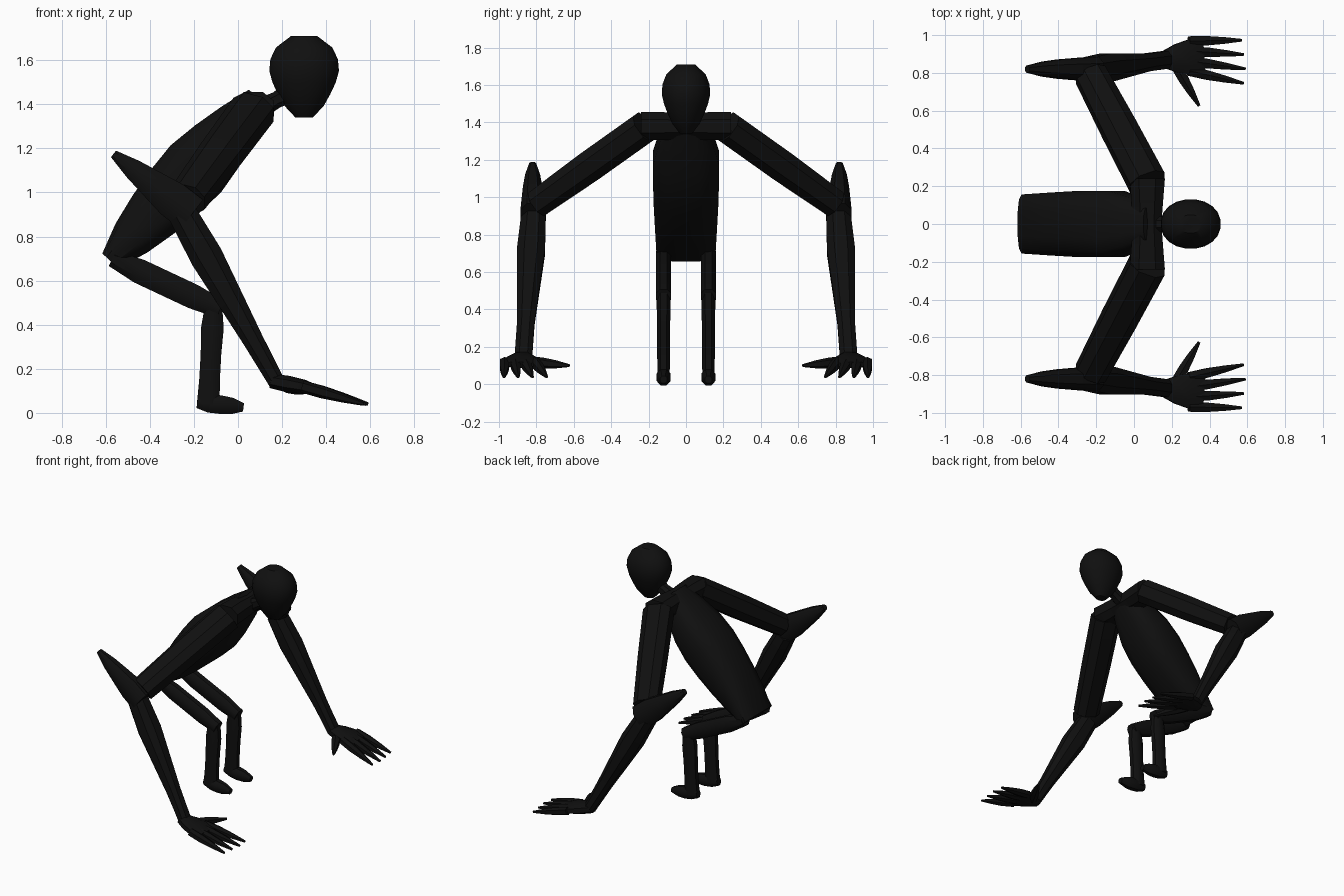
import bpy, bmesh, math
from mathutils import Vector

default_cube = bpy.data.objects.get("Cube")
if default_cube:
    bpy.data.objects.remove(default_cube, do_unlink=True)

black = (.005, .005, .005, 1)
skin = bpy.data.materials.new("matte_black")
skin.use_nodes = True
skin.diffuse_color = black
skin.node_tree.nodes["Principled BSDF"].inputs["Base Color"].default_value = black

ACROSS = Vector((0, 1, 0))
FORWARD = Vector((1, 0, 0))


def sample(values, t):
    """Read a list of evenly spaced values at t between zero and one."""
    position = t * (len(values) - 1)
    index = min(int(position), len(values) - 2)
    return values[index] + (values[index + 1] - values[index]) * (position - index)


def rounded(value, power):
    return math.copysign(abs(value) ** power, value)


def limb(name, start, end, depths, widths=None, wide=ACROSS, sides=8, power=.85):
    """Tapered tube from start to end; widths are measured along the wide axis."""
    start, end = Vector(start), Vector(end)
    axis = (end - start).normalized()
    wide_axis = (wide - axis * wide.dot(axis)).normalized()
    deep_axis = axis.cross(wide_axis)
    angles = [math.tau * (i + .5) / sides for i in range(sides)]
    bm = bmesh.new()
    loops = []
    for step, depth in enumerate(depths):
        t = step / (len(depths) - 1)
        width = sample(widths or depths, t)
        centre = start.lerp(end, t)
        loops.append([bm.verts.new(centre
                                   + wide_axis * width * rounded(math.cos(angle), power)
                                   + deep_axis * depth * rounded(math.sin(angle), power))
                      for angle in angles])
    for lower, upper in zip(loops, loops[1:]):
        for i in range(sides):
            j = (i + 1) % sides
            bm.faces.new((lower[i], lower[j], upper[j], upper[i]))
    bm.faces.new(loops[0])
    bm.faces.new(loops[-1])
    bmesh.ops.recalc_face_normals(bm, faces=bm.faces)
    mesh = bpy.data.meshes.new(name)
    bm.to_mesh(mesh)
    bm.free()
    mesh.materials.append(skin)
    part = bpy.data.objects.new(name, mesh)
    bpy.context.collection.objects.link(part)
    bpy.ops.object.select_all(action="DESELECT")
    part.select_set(True)
    bpy.context.view_layer.objects.active = part
    bpy.ops.object.shade_smooth_by_angle(angle=math.radians(40))


# Leaning torso with a shoulder bar across its top
limb("torso", (-.58, 0, .69), (.1, 0, 1.42),
     depths=[.05, .1, .13, .15, .16, .14, .11, .07],
     widths=[.16, .17, .18, .18, .1], sides=12, power=.65)
limb("shoulders", (.07, -.24, 1.38), (.07, .24, 1.38),
     depths=[.08, .08, .07, .08, .08], widths=[.1, .08, .1], wide=FORWARD)

# Neck and egg-shaped head
limb("neck", (.1, 0, 1.38), (.25, 0, 1.46), depths=[.05, .04, .05])
head_depths = [.04, .09, .12, .145, .16, .155, .13, .06]
limb("head", (.3, 0, 1.34), (.3, 0, 1.71), depths=head_depths,
     widths=[depth * .82 for depth in head_depths], sides=20, power=.95)

# Arms and legs, built once per side
for side, label in ((1, "left_"), (-1, "right_")):

    def side_limb(part, start, end, depths, **options):
        """Limb on the current side of the body."""
        (x, y, z), (end_x, end_y, end_z) = start, end
        limb(label + part, (x, y * side, z), (end_x, end_y * side, end_z),
             depths, **options)

    # Arm with a pointed elbow
    side_limb("upper_arm", (.07, .22, 1.375), (-.23, .79, .97),
              depths=[.09, .09, .08], widths=[.105, .1, .09], wide=FORWARD)
    side_limb("elbow_spike", (-.21, .82, .9), (-.565, .82, 1.175),
              depths=[.09, .09, .07, .05, .02], widths=[.07, .06, .05, .02])
    side_limb("forearm", (-.25, .815, .9), (.175, .87, .14),
              depths=[.07, .08, .065, .05, .04], widths=[.07, .08, .065, .05, .05])

    # Hand with four fanned fingers and a thumb
    side_limb("palm", (.15, .87, .145), (.37, .89, .105),
              depths=[.035, .04, .035, .015], widths=[.045, .08, .1, .09])
    for i, finger in enumerate(("index", "middle", "ring", "little")):
        reach = .59 - .01 * abs(i - 1)
        side_limb(finger + "_finger", (.29, .81 + .053 * i, .12),
                  (reach, .745 + .076 * i, .04),
                  depths=[.028, .028, .02, .008], sides=6)
    side_limb("thumb", (.22, .84, .12), (.345, .625, .1),
              depths=[.03, .03, .022, .008], wide=FORWARD, sides=6)

    # Leg and foot
    side_limb("thigh", (-.57, .12, .7), (-.08, .12, .47),
              depths=[.04, .06, .06, .06, .045], widths=[.042, .042])
    side_limb("shin", (-.11, .12, .5), (-.135, .12, .04),
              depths=[.04, .055, .05, .05, .055], widths=[.04, .035])
    side_limb("foot", (-.185, .12, .05), (.025, .12, .025),
              depths=[.03, .045, .045, .04, .02], widths=[.025, .04, .02])
